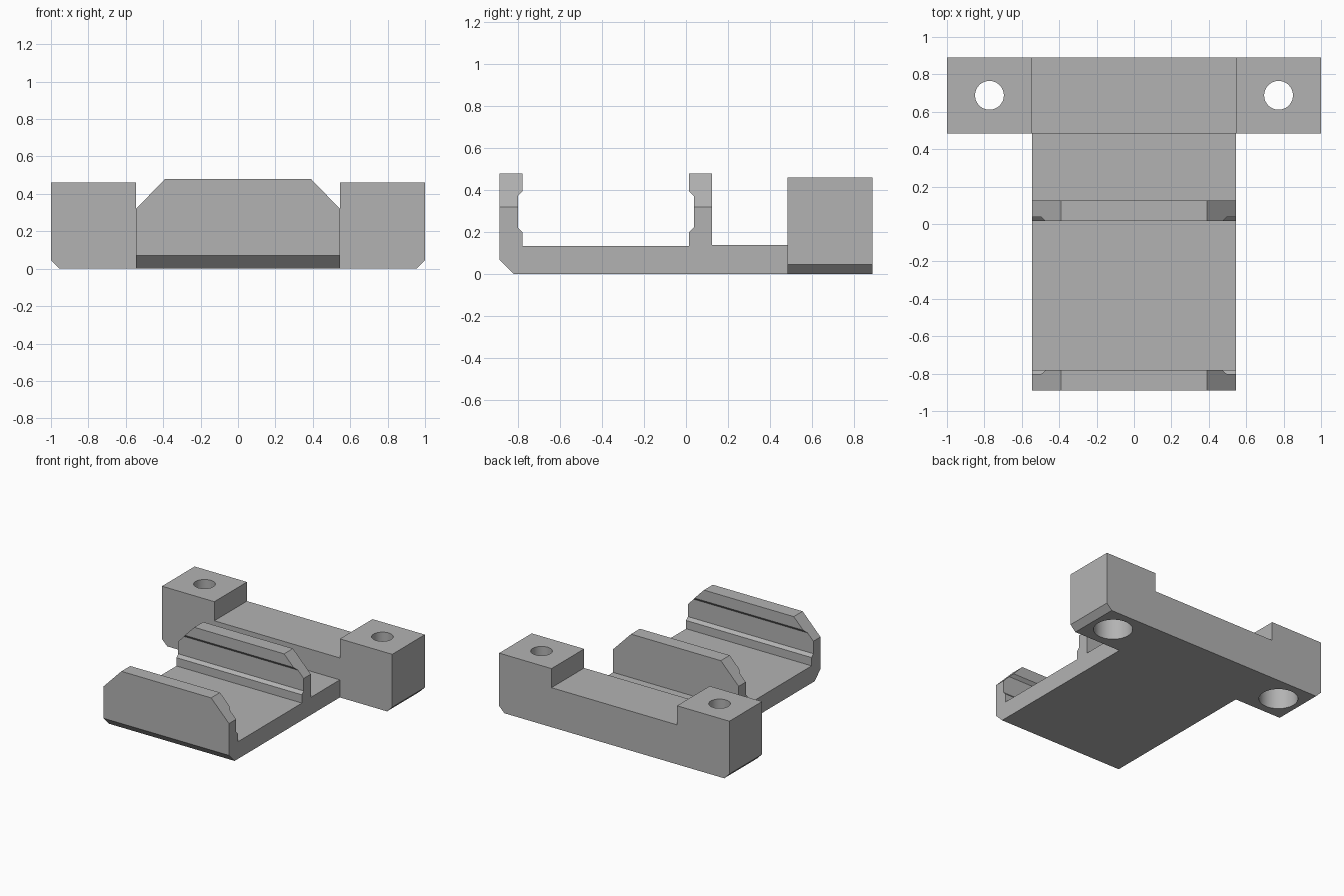
import bpy, bmesh
from mathutils import Vector

cube = bpy.data.objects.get("Cube")
if cube:
    bpy.data.objects.remove(cube, do_unlink=True)

grey = bpy.data.materials.new("matte grey")
grey.use_nodes = True
grey.diffuse_color = (0.45, 0.45, 0.45, 1)
grey.node_tree.nodes["Principled BSDF"].inputs["Base Color"].default_value = (0.45, 0.45, 0.45, 1)

HALF_W = 0.545      # half width of the tray
BACK = 0.89         # half depth of the whole bracket
BEAM_FRONT = 0.485


def prism(name, points, direction, cuts=()):
    """Extrude a closed outline, then trim it with (point, normal) planes."""
    bm = bmesh.new()
    face = bm.faces.new([bm.verts.new(p) for p in points])
    new = bmesh.ops.extrude_face_region(bm, geom=[face])["geom"]
    bmesh.ops.translate(bm, vec=direction, verts=[v for v in new if isinstance(v, bmesh.types.BMVert)])
    for co, no in cuts:
        geom = bm.verts[:] + bm.edges[:] + bm.faces[:]
        bmesh.ops.bisect_plane(bm, geom=geom, plane_co=co, plane_no=no, clear_outer=True)
        bmesh.ops.holes_fill(bm, edges=[e for e in bm.edges if e.is_boundary])
    bmesh.ops.recalc_face_normals(bm, faces=bm.faces[:])
    mesh = bpy.data.meshes.new(name)
    bm.to_mesh(mesh)
    bm.free()
    mesh.materials.append(grey)
    obj = bpy.data.objects.new(name, mesh)
    bpy.context.collection.objects.link(obj)
    return obj


def boolean(target, other, operation):
    """Apply a boolean and discard the helper."""
    mod = target.modifiers.new(operation.title(), 'BOOLEAN')
    mod.operation, mod.object, mod.solver = operation, other, 'EXACT'
    bpy.context.view_layer.objects.active = target
    bpy.ops.object.modifier_apply(modifier=mod.name)
    bpy.data.objects.remove(other, do_unlink=True)


# Tray with two grooved jaws, as one side profile
def jaw_side(y, sign):
    """Grooved inner face of a jaw, top to bottom."""
    inner = y + sign * 0.022
    return [(y, 0.48), (y, 0.395), (inner, 0.372), (inner, 0.222), (y, 0.2), (y, 0.135)]


profile = [(-0.82, 0), (-BACK, 0.07), (-BACK, 0.48)]
profile += jaw_side(-0.78, -1)
profile += jaw_side(0.015, 1)[::-1]
profile += [(0.125, 0.48), (0.125, 0.138), (0.6, 0.138), (0.6, 0)]
corner_cuts = [(Vector((s * HALF_W, 0, 0.32)), Vector((s * 0.16, 0, 0.155))) for s in (-1, 1)]
tray = prism("tray_with_jaws", [(-HALF_W, y, z) for y, z in profile],
             (2 * HALF_W, 0, 0), corner_cuts)

# Rear mounting beam with raised ears
half = [(HALF_W, 0.31), (HALF_W, 0.46), (1, 0.46), (1, 0.045), (0.955, 0)]
outline = half + [(-x, z) for x, z in reversed(half)]
beam = prism("mounting_beam", [(x, BEAM_FRONT, z) for x, z in outline], (0, BACK - BEAM_FRONT, 0))
boolean(tray, beam, 'UNION')

# Screw holes, counterbored from below
for x in (-0.773, 0.773):
    for radius, bottom, top in ((0.077, -0.1, 0.6), (0.14, -0.1, 0.25)):
        bpy.ops.mesh.primitive_cylinder_add(vertices=48, radius=radius, depth=top - bottom,
                                            location=(x, 0.688, (top + bottom) / 2))
        cutter = bpy.context.object
        cutter.name = "hole_cutter"
        cutter.hide_render = True
        cutter.data.materials.append(grey)
        boolean(tray, cutter, 'DIFFERENCE')

# Smooth hole walls, crisp edges elsewhere
tray.name = "clamp_bracket"
bpy.ops.object.select_all(action='DESELECT')
tray.select_set(True)
bpy.context.view_layer.objects.active = tray
bpy.ops.object.shade_smooth_by_angle(angle=0.35)
